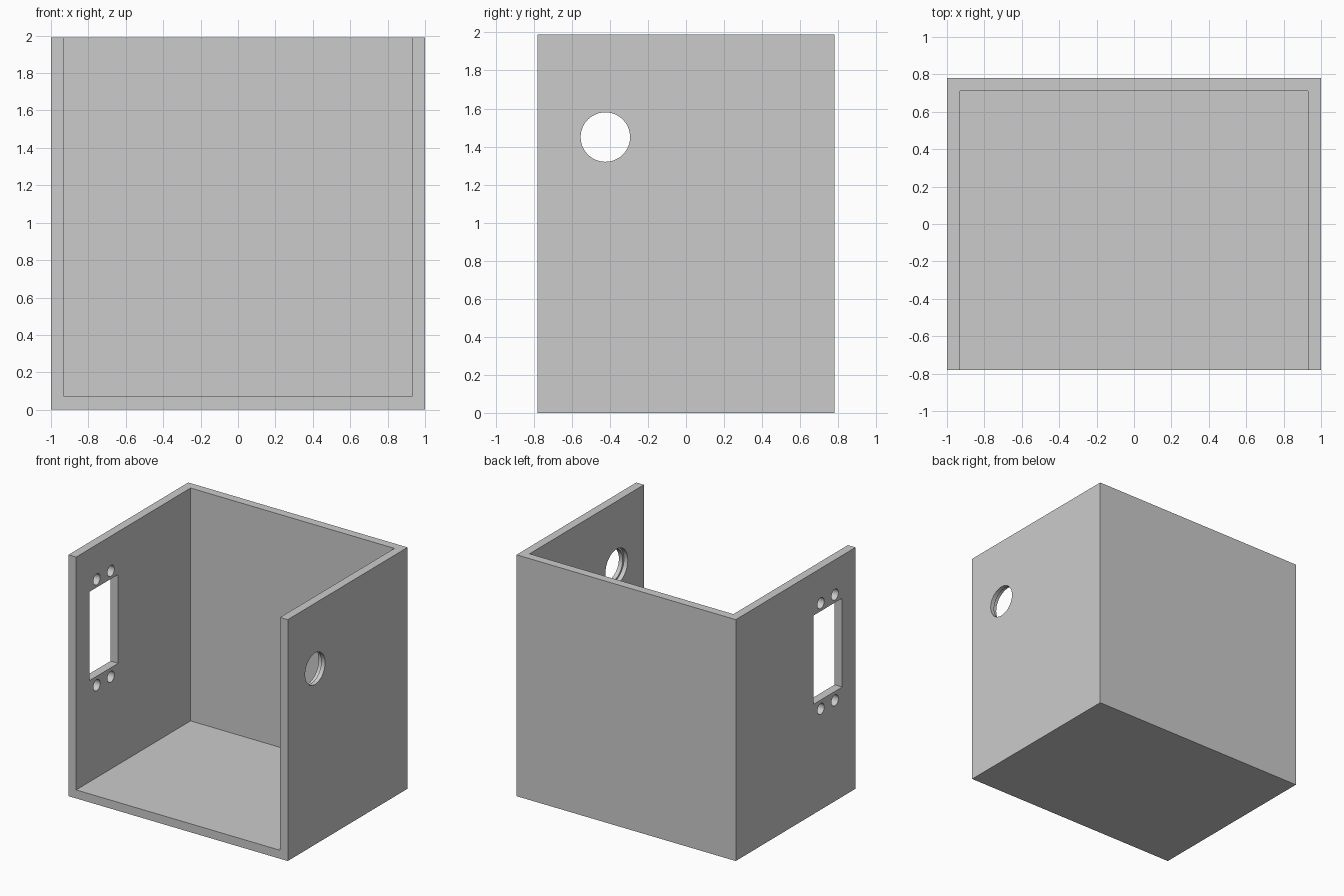
import bpy
import math

if "Cube" in bpy.data.objects:
    bpy.data.objects.remove(bpy.data.objects["Cube"], do_unlink=True)

W, D, H = 1.0, 0.78, 1.99      # half width, half depth, full height
T = 0.07                       # wall thickness
HOLE_Y = -0.42                 # centre line of the side openings

grey = bpy.data.materials.new("light_grey")
grey.use_nodes = True
grey.diffuse_color = (0.6, 0.6, 0.6, 1)
grey.node_tree.nodes["Principled BSDF"].inputs["Base Color"].default_value = (0.6, 0.6, 0.6, 1)


def box(name, low, high):
    """Axis-aligned box between two corners."""
    bpy.ops.mesh.primitive_cube_add(size=1, location=[(a + b) / 2 for a, b in zip(low, high)])
    ob = bpy.context.object
    ob.name = name
    ob.scale = [b - a for a, b in zip(low, high)]
    bpy.ops.object.transform_apply(location=True, rotation=True, scale=True)
    ob.data.materials.append(grey)
    return ob


def bore(name, x0, x1, y, z, radius, sides=48):
    """Round cutter running along x."""
    bpy.ops.mesh.primitive_cylinder_add(vertices=sides, radius=radius, depth=x1 - x0,
                                        location=((x0 + x1) / 2, y, z),
                                        rotation=(0, math.pi / 2, 0))
    ob = bpy.context.object
    ob.name = name
    bpy.ops.object.transform_apply(location=True, rotation=True, scale=True)
    ob.data.materials.append(grey)
    return ob


# Case body, with the cavity open at the front and top
case = box("open_case", (-W, -D, 0), (W, D, H))
cutters = [box("cavity_cutter", (-W + T, -D - 0.2, T), (W - T, D - T, H + 0.2))]

# Rectangular window and four screw holes in the right wall
cutters.append(box("window_cutter", (-W - 0.1, HOLE_Y - 0.187, 0.905),
                   (-W + T + 0.1, HOLE_Y + 0.187, 1.637)))
for dy in (-0.092, 0.092):
    for z in (0.831, 1.703):
        cutters.append(bore("screw_cutter", -W - 0.1, -W + T + 0.1, HOLE_Y + dy, z, 0.045, 32))

# Round hole in the left wall, with a wider recess on the inside
cutters.append(bore("shaft_cutter", W - T - 0.1, W + 0.1, HOLE_Y - 0.004, 1.45, 0.13))
cutters.append(bore("recess_cutter", W - T - 0.1, W - T / 2, HOLE_Y - 0.004, 1.45, 0.146))

# Cut every opening, then discard the cutters
bpy.ops.object.select_all(action='DESELECT')
bpy.context.view_layer.objects.active = case
case.select_set(True)
for cutter in cutters:
    cutter.hide_render = True
    mod = case.modifiers.new("cut", 'BOOLEAN')
    mod.operation = 'DIFFERENCE'
    mod.solver = 'EXACT'
    mod.object = cutter
    bpy.ops.object.modifier_apply(modifier=mod.name)
    bpy.data.objects.remove(cutter, do_unlink=True)

bpy.ops.object.shade_smooth_by_angle(angle=math.radians(30))
